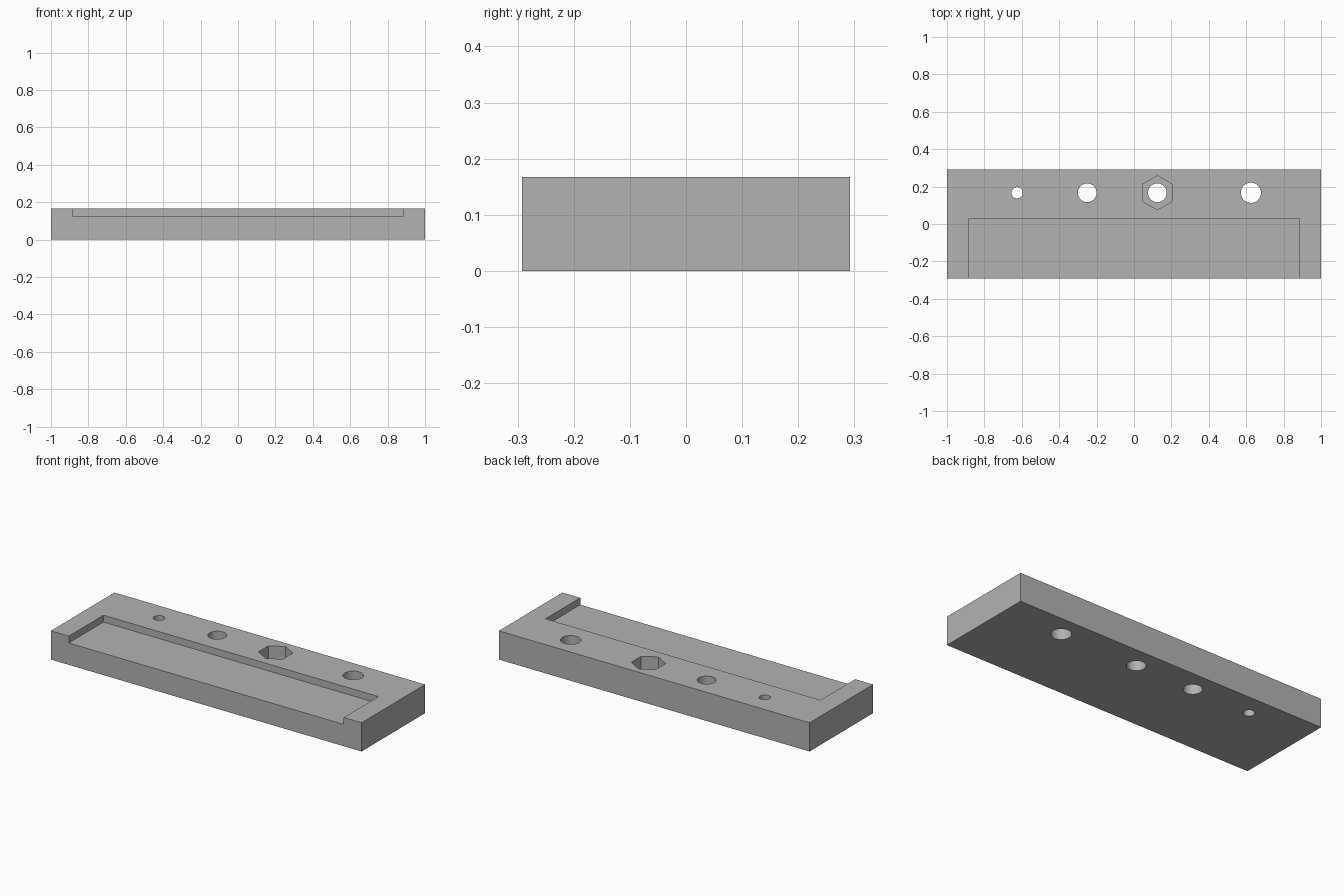
import bpy
import math

cube = bpy.data.objects.get("Cube")
if cube:
    bpy.data.objects.remove(cube, do_unlink=True)

W, D, H = 2.0, 0.584, 0.167
HOLE_Y = 0.167

grey = bpy.data.materials.new("plain grey")
grey.use_nodes = True
colour = (0.45, 0.45, 0.45, 1)
grey.diffuse_color = colour
grey.node_tree.nodes["Principled BSDF"].inputs["Base Color"].default_value = colour


def box(name, lo, hi):
    centre = [(a + b) / 2 for a, b in zip(lo, hi)]
    bpy.ops.mesh.primitive_cube_add(size=1, location=centre)
    ob = bpy.context.object
    ob.name = name
    ob.scale = [b - a for a, b in zip(lo, hi)]
    bpy.ops.object.transform_apply(location=True, rotation=False, scale=True)
    ob.data.materials.append(grey)
    return ob


def prism(name, x, radius, sides, z0, z1):
    bpy.ops.mesh.primitive_cylinder_add(
        vertices=sides, radius=radius, depth=z1 - z0,
        location=(x, HOLE_Y, (z0 + z1) / 2))
    ob = bpy.context.object
    ob.name = name
    ob.data.materials.append(grey)
    return ob


def cut(target, cutter):
    cutter.hide_render = True
    mod = target.modifiers.new(cutter.name, "BOOLEAN")
    mod.operation = "DIFFERENCE"
    mod.solver = "EXACT"
    mod.object = cutter
    bpy.context.view_layer.objects.active = target
    bpy.ops.object.modifier_apply(modifier=mod.name)
    bpy.data.objects.remove(cutter, do_unlink=True)


# Rectangular plate
plate = box("mounting_plate", (-W / 2, -D / 2, 0), (W / 2, D / 2, H))

# Shallow recess open to the front
cut(plate, box("recess_cutter", (-0.885, -D, 0.127), (0.885, 0.027, H + 0.1)))

# Row of through holes
for x, r in ((-0.625, 0.03), (-0.25, 0.05), (0.125, 0.05), (0.625, 0.054)):
    cut(plate, prism("hole_cutter", x, r, 48, -0.1, H + 0.1))

# Hexagonal nut pocket, points towards front and back
cut(plate, prism("nut_pocket_cutter", 0.125, 0.091, 6, H / 2, H + 0.1))

# Smooth hole walls, sharp edges elsewhere
bpy.ops.object.select_all(action="DESELECT")
plate.select_set(True)
bpy.context.view_layer.objects.active = plate
bpy.ops.object.shade_smooth_by_angle(angle=math.radians(30))
